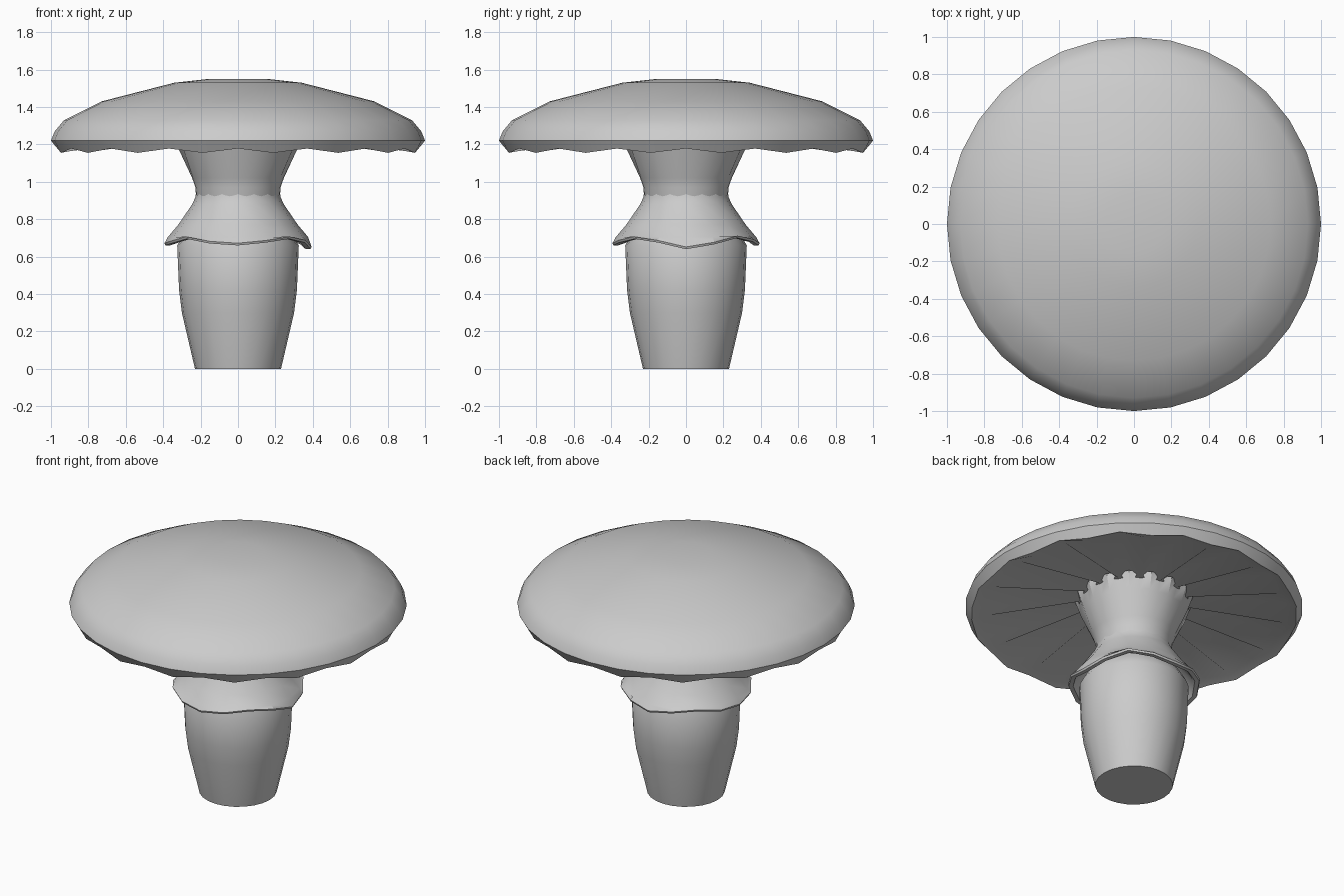
import bpy, bmesh, math

if "Cube" in bpy.data.objects:
    bpy.data.objects.remove(bpy.data.objects["Cube"])


def at(v, i):
    # a ring value may be one number or a repeating sequence round the ring
    return v[i % len(v)] if isinstance(v, (list, tuple)) else v


def lathe(name, rings, sides, cap_start=False, cap_end=False, closed=False, angle=35):
    bm = bmesh.new()
    loops = []
    for r, z in rings:
        loops.append([bm.verts.new((at(r, i) * math.cos(2 * math.pi * i / sides),
                                    at(r, i) * math.sin(2 * math.pi * i / sides),
                                    at(z, i))) for i in range(sides)])
    pairs = list(zip(loops, loops[1:]))
    if closed:
        pairs.append((loops[-1], loops[0]))
    for a, b in pairs:
        for i in range(sides):
            j = (i + 1) % sides
            bm.faces.new((a[i], a[j], b[j], b[i]))
    if cap_start:
        bm.faces.new(loops[0])
    if cap_end:
        bm.faces.new(loops[-1])
    bmesh.ops.recalc_face_normals(bm, faces=bm.faces)
    mesh = bpy.data.meshes.new(name)
    bm.to_mesh(mesh)
    bm.free()
    obj = bpy.data.objects.new(name, mesh)
    bpy.context.collection.objects.link(obj)
    bpy.ops.object.select_all(action='DESELECT')
    obj.select_set(True)
    bpy.context.view_layer.objects.active = obj
    bpy.ops.object.shade_smooth_by_angle(angle=math.radians(angle))
    return obj


# Cap: smooth dome, wavy lip, and pleated gills underneath
lathe("mushroom_cap", [
    (0.16, 1.55), (0.34, 1.53), (0.73, 1.43), (0.93, 1.33), (0.98, 1.27), (1.0, 1.22),
    (0.965, (1.178, 1.155)), (0.91, (1.20, 1.165)), (0.33, (1.29, 1.235)),
], 32, cap_start=True, cap_end=True, angle=30)

# Lower stem, tucked up inside the skirt
lathe("stem", [
    (0.23, 0.0), (0.30, 0.30), (0.315, 0.42), (0.325, 0.66), (0.29, 0.72), (0.20, 0.86),
], 24, cap_start=True, cap_end=True)

# Fluted neck flaring into the gills
lathe("stem_neck", [
    (0.20, 0.86), (0.225, 0.93), (0.228, 0.97), (0.245, 1.02),
    ((0.315, 0.30), 1.17), ((0.35, 0.33), 1.27),
], 32, cap_start=True, cap_end=True, angle=30)

# Skirt: thin flared shell with an uneven hem
hem = [0.64, 0.665, 0.70, 0.68, 0.66, 0.68, 0.695, 0.67,
       0.66, 0.67, 0.695, 0.67, 0.66, 0.675, 0.695, 0.675]
lathe("stem_skirt", [
    (0.222, 0.97), (0.227, 0.92), (0.245, 0.88), (0.32, 0.77), (0.375, 0.705),
    (0.393, [z + 0.012 for z in hem]), (0.388, hem), (0.362, hem),
    (0.345, 0.705), (0.29, 0.77), (0.215, 0.88),
], 16, closed=True)
